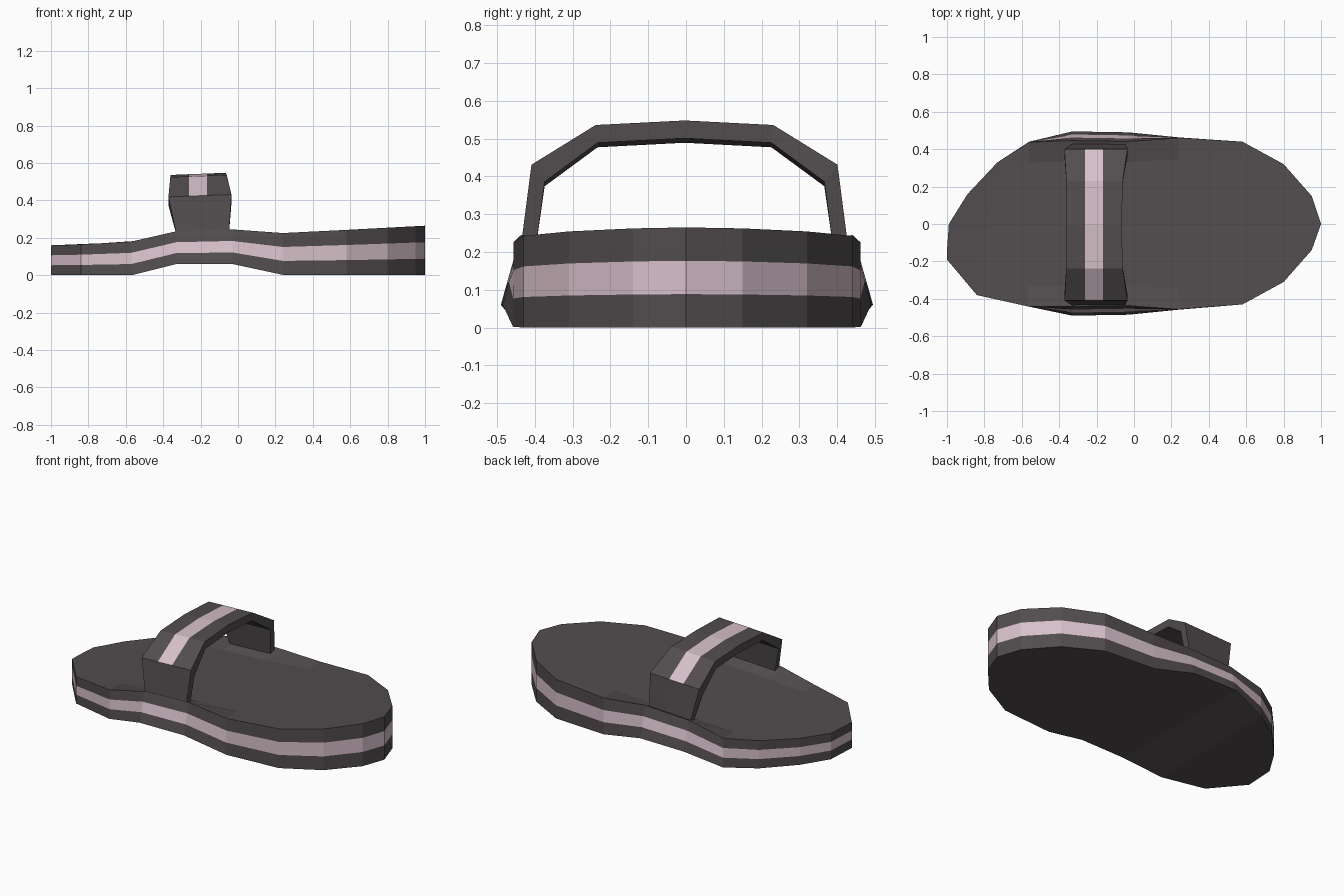
import bpy

if "Cube" in bpy.data.objects:
    bpy.data.objects.remove(bpy.data.objects["Cube"])

def material(name, color):
    m = bpy.data.materials.new(name)
    m.diffuse_color = color
    m.use_nodes = True
    m.node_tree.nodes["Principled BSDF"].inputs["Base Color"].default_value = m.diffuse_color
    return m

DARK = material("dark_rubber", (0.085, 0.073, 0.077, 1))
PINK = material("pale_pink", (0.68, 0.53, 0.59, 1))

def make_object(name, verts, faces, pink):
    me = bpy.data.meshes.new(name)
    me.from_pydata(verts, [], faces)
    me.materials.append(DARK)
    me.materials.append(PINK)
    for i in pink:
        me.polygons[i].material_index = 1
    ob = bpy.data.objects.new(name, me)
    bpy.context.collection.objects.link(ob)
    bpy.context.view_layer.objects.active = ob
    bpy.ops.object.mode_set(mode='EDIT')
    bpy.ops.mesh.select_all(action='SELECT')
    bpy.ops.mesh.normals_make_consistent(inside=False)
    bpy.ops.object.mode_set(mode='OBJECT')
    return ob

def lerp_table(table, x):
    for (x0, z0), (x1, z1) in zip(table, table[1:]):
        if x <= x1:
            return z0 + (z1 - z0) * (x - x0) / (x1 - x0)
    return table[-1][1]

TOP = [(-1, .16), (-.84, .165), (-.57, .18), (-.33, .235), (-.03, .245), (.25, .225), (1, .265)]
FLAT = [(-1, .16), (-.84, .165), (-.57, .18), (.25, .225), (1, .265)]
BOTTOM = [(-1, 0), (-.57, 0), (-.33, .06), (-.03, .06), (.25, 0), (1, 0)]

# Sole outline: heel tip, far side, toe, near side
far = [(.95, .15), (.80, .32), (.58, .44), (.24, .463), (-.03, .49),
       (-.33, .495), (-.56, .44), (-.73, .33), (-.89, .16)]
near = [(.95, -.14), (.80, -.31), (.58, -.43), (.24, -.458), (-.03, -.485),
        (-.33, -.49), (-.57, -.44), (-.84, -.38), (-1, -.19)]
outline = [(1, 0)] + far + [(-.99, 0)] + near[::-1]
n = len(outline)

# Sole walls: three stacked bands, leaning inward at the waist
verts, faces, pink = [], [], []
for k in range(4):
    for x, y in outline:
        lo, hi = lerp_table(BOTTOM, x), lerp_table(TOP, x)
        lean = 1 - 0.1 * (k / 3) * (lo / .06)
        verts.append((x, y * lean, lo + (hi - lo) * k / 3))
for k in range(3):
    for i in range(n):
        j = (i + 1) % n
        if k == 1:
            pink.append(len(faces))
        faces.append((k*n + i, k*n + j, (k+1)*n + j, (k+1)*n + i))

# Sole underside: strips straight across the arch
m = len(far)
faces += [(0, 1, n - 1), (m, m + 1, m + 2)]
faces += [(i, i + 1, n - i - 1, n - i) for i in range(1, m)]

# Footbed: flat middle with the rim raised at the waist
rows = []
for i in range(1, m + 1):
    a, b = 3*n + i, 3*n + n - i
    row = [a]
    for v in (a, b):
        x, y, _ = verts[v]
        z = lerp_table(FLAT, x)
        verts.append((x, y * .75, z))
        row.append(len(verts) - 1)
    rows.append(row + [b])
for r, s in zip(rows, rows[1:]):
    faces += [(r[c], r[c+1], s[c+1], s[c]) for c in range(3)]
for tip, r in ((3*n, rows[0]), (3*n + m + 1, rows[-1])):
    faces += [(tip, r[c], r[c+1]) for c in range(3)]
make_object("sole", verts, faces, pink)

# Strap: sections of (outer y, outer z, inner y, inner z, left x, right x)
half = [(.435, .20, .395, .20, -.325, -.05),
        (.405, .425, .37, .38, -.372, -.035),
        (.235, .53, .23, .483, -.362, -.06),
        (0, .542, 0, .495, -.362, -.066)]
path = half + [(-a, b, -c, d, e, f) for a, b, c, d, e, f in half[-2::-1]]
verts, faces, pink = [], [], []
for s, (oy, oz, iy, iz, xl, xr) in enumerate(path):
    tilt = 0 if s in (0, 6) else .006
    for x, y, z in ((xl, oy, oz - tilt), (-.262, oy, oz - tilt * .3), (-.165, oy, oz + tilt * .3),
                    (xr, oy, oz + tilt), (xr, iy, iz + tilt), (xl, iy, iz - tilt)):
        verts.append((x, y - .004, z))
for s in range(6):
    for c in range(6):
        d = (c + 1) % 6
        if c == 1 and 0 < s < 5:
            pink.append(len(faces))
        faces.append((6*s + c, 6*s + d, 6*s + 6 + d, 6*s + 6 + c))
faces += [tuple(range(6)), tuple(range(36, 42))]
make_object("strap", verts, faces, pink)
